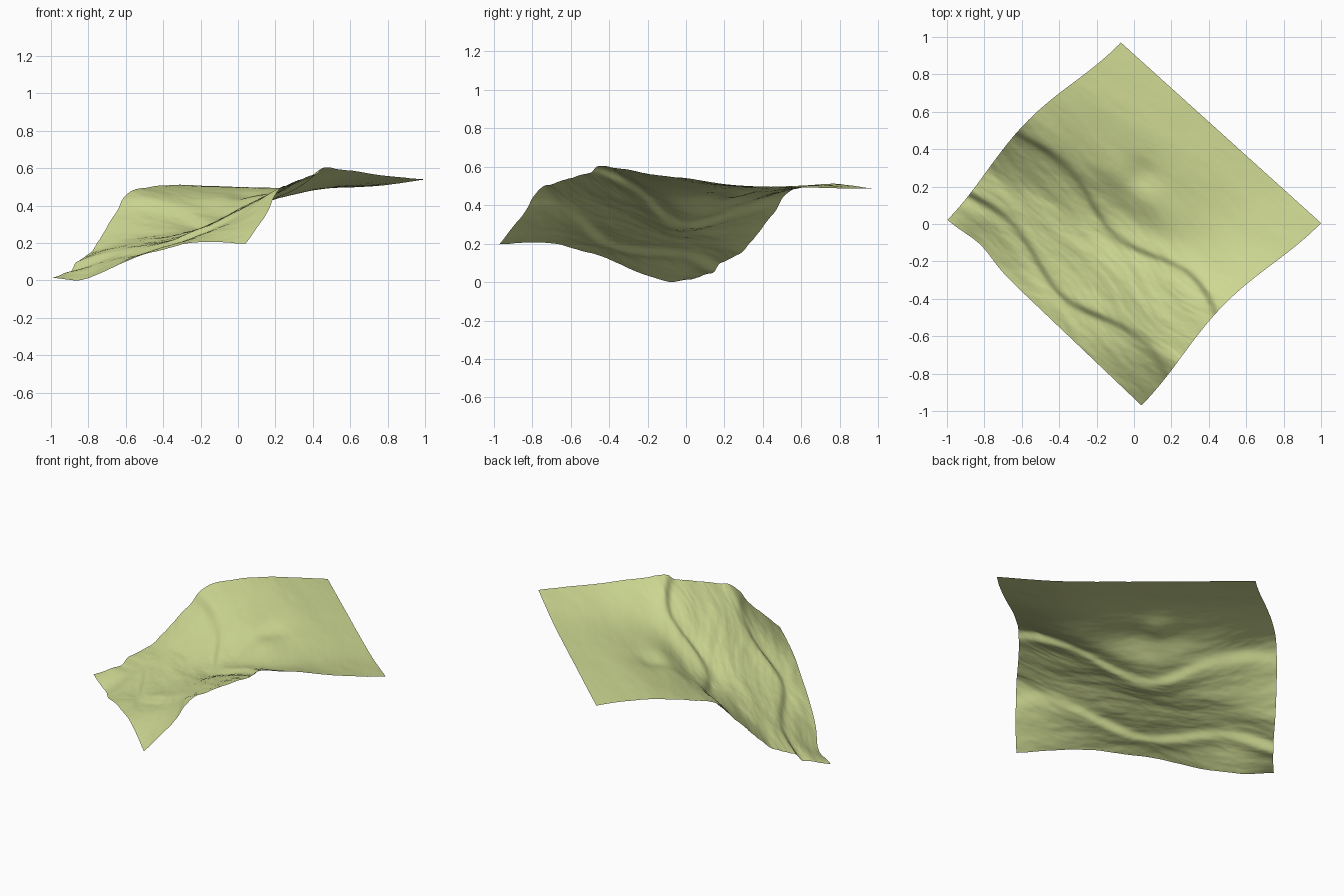
import bpy, math
from mathutils import Vector, noise

if "Cube" in bpy.data.objects:
    bpy.data.objects.remove(bpy.data.objects["Cube"])

N = 200
# corner points of the patch in plan: left, back, right, front
L, T, R, B = (Vector(p) for p in ((-1, .02), (-.07, .97), (1, .005), (.04, -.97)))

# height profiles running uphill (low edge -> plateau), spaced from left edge to right edge
PROFILES = [
    [.02, .06, .12, .21, .36, .475, .505, .515, .515, .505, .49],
    [.05, .12, .18, .235, .30, .40, .46, .49, .505, .50, .495],
    [.15, .20, .24, .28, .305, .36, .45, .475, .495, .50, .50],
    [.21, .275, .35, .40, .43, .45, .47, .49, .505, .51, .51],
    [.20, .34, .48, .53, .57, .60, .595, .58, .565, .555, .545],
]


def spline(vals, t):
    """Catmull-Rom through evenly spaced values, t in 0..1."""
    n = len(vals) - 1
    i = min(int(t * n), n - 1)
    f = t * n - i
    p1, p2 = vals[i], vals[i + 1]
    p0 = vals[i - 1] if i > 0 else 2 * p1 - p2
    p3 = vals[i + 2] if i + 2 <= n else 2 * p2 - p1
    return p1 + .5 * f * (p2 - p0 + f * (2 * p0 - 5 * p1 + 4 * p2 - p3
                                         + f * (3 * (p1 - p2) + p3 - p0)))


def bump(d, w):
    return math.exp(-(d / w) ** 2)


def point(a, b):
    # plan position, sides bowed towards the left
    p = (L * (1 - a) + T * a) * (1 - b) + (B * (1 - a) + R * a) * b
    p += Vector((-.04, .05)) * math.sin(math.pi * a) ** 2
    p += Vector((.02, .02)) * bump(a, .12) * bump(b - .15, .1)
    z = spline([spline(row, a) for row in PROFILES], b)
    z -= .02 * bump(a, .1) * bump(b - .12, .08)
    # round hollow on the plateau
    z -= .022 * bump(math.hypot(p.x - .03, p.y - .25), .09)
    # rough strata along the slope, calm on the plateau
    rough = .25 + .75 / (1 + math.exp((a - .52) * 18))
    warp = .06 * noise.noise((a * 3, b * 3, 7))
    strata = noise.fractal(((a + warp) * 11, b * 3.5, 2), 1.0, 2.0, 5)
    z += .009 * rough * strata
    # small ledges: along the lower slope and along the foot of the scarp
    for pos, h in ((.15, .022), (.44, .022)):
        d = a - pos - warp * .6 - .03 * math.sin(b * 9)
        z += h * math.tanh(d / .012) * bump(d, .06) * (.6 + .4 * noise.noise((b * 6, pos * 9, 0)))
    return Vector((p.x, p.y, z))


# hillside surface
verts = [point(i / N, j / N) for i in range(N + 1) for j in range(N + 1)]
low = min(v.z for v in verts)
verts = [(v.x, v.y, v.z - low) for v in verts]
W = N + 1
faces = [(i * W + j, i * W + j + 1, (i + 1) * W + j + 1, (i + 1) * W + j)
         for i in range(N) for j in range(N)]
mesh = bpy.data.meshes.new("hillside")
mesh.from_pydata(verts, [], faces)
mesh.update()
if mesh.polygons[0].normal.z < 0:
    mesh.flip_normals()
hill = bpy.data.objects.new("hillside", mesh)
bpy.context.collection.objects.link(hill)
mesh.polygons.foreach_set("use_smooth", [True] * len(mesh.polygons))

# pale grass green
mat = bpy.data.materials.new("grass")
mat.diffuse_color = (.62, .69, .29, 1)
mat.use_nodes = True
mat.node_tree.nodes["Principled BSDF"].inputs["Base Color"].default_value = mat.diffuse_color
mesh.materials.append(mat)
